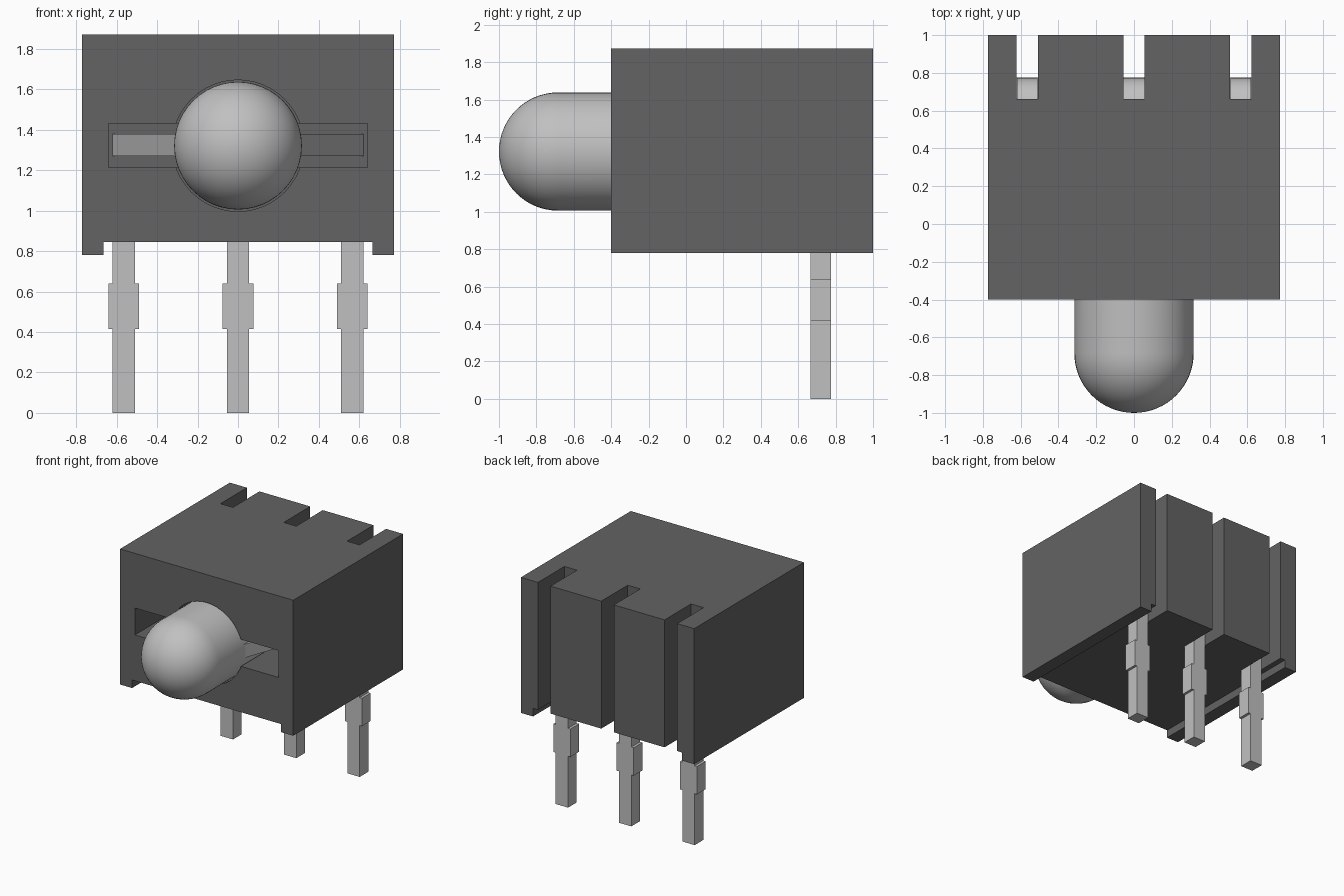
import bpy, bmesh
from math import sin, cos, pi, radians
from mathutils import Vector

if "Cube" in bpy.data.objects:
    bpy.data.objects.remove(bpy.data.objects["Cube"], do_unlink=True)


def material(name, v):
    m = bpy.data.materials.new(name)
    m.use_nodes = True
    m.diffuse_color = (v, v, v, 1)
    m.node_tree.nodes["Principled BSDF"].inputs["Base Color"].default_value = (v, v, v, 1)
    return m


dark = material("dark grey plastic", 0.125)
light = material("light grey", 0.53)


def make(name, bm, mat, angle=None):
    bmesh.ops.recalc_face_normals(bm, faces=bm.faces)
    mesh = bpy.data.meshes.new(name)
    bm.to_mesh(mesh)
    bm.free()
    mesh.materials.append(mat)
    ob = bpy.data.objects.new(name, mesh)
    bpy.context.collection.objects.link(ob)
    bpy.ops.object.select_all(action='DESELECT')
    ob.select_set(True)
    bpy.context.view_layer.objects.active = ob
    if angle:
        bpy.ops.object.shade_smooth_by_angle(angle=radians(angle))
    return ob


def box(name, x0, x1, y0, y1, z0, z1):
    bm = bmesh.new()
    bmesh.ops.create_cube(bm, size=1)
    for v in bm.verts:
        v.co = (x1 if v.co.x > 0 else x0, y1 if v.co.y > 0 else y0, z1 if v.co.z > 0 else z0)
    return make(name, bm, dark)


def lathe(name, profile, z, mat, angle=None):
    # turn (radius, y) points about a horizontal axis
    bm = bmesh.new()
    vs = [bm.verts.new((r, y, z)) for r, y in profile]
    es = [bm.edges.new(p) for p in zip(vs, vs[1:])]
    bmesh.ops.spin(bm, geom=vs + es, cent=(0, 0, z), axis=(0, 1, 0), angle=2 * pi, steps=48)
    bmesh.ops.remove_doubles(bm, verts=bm.verts, dist=1e-4)
    return make(name, bm, mat, angle)


AXIS, R = 1.322, 0.316       # lamp axis height and radius
PIN_X = (-0.565, 0, 0.565)
H = 0.055                    # half thickness of a lead

# housing block with bottom channel, lamp hole, lead cavity and rear slots
housing = box("housing", -0.773, 0.773, -0.4, 1, 0.78, 1.873)
cutters = [
    box("channel_cutter", -0.665, 0.665, -0.6, 1.2, 0.6, 0.845),
    box("cavity_cutter", -0.64, 0.64, -0.6, 0.5, 1.215, 1.432),
    lathe("hole_cutter", [(0, -0.6), (R + 0.009, -0.6), (R + 0.009, 0.1), (0, 0.1)], AXIS, dark),
]
cutters += [box("slot_cutter", x - 0.056, x + 0.056, 0.663, 1.2, 0.5, 2.1) for x in PIN_X]
bpy.context.view_layer.objects.active = housing
for c in cutters:
    mod = housing.modifiers.new("cut", 'BOOLEAN')
    mod.operation, mod.solver, mod.object = 'DIFFERENCE', 'EXACT', c
    bpy.ops.object.modifier_apply(modifier=mod.name)
    bpy.data.objects.remove(c, do_unlink=True)

# domed lamp
dome = [(R * sin(a), -1 + R - R * cos(a)) for a in (i * pi / 32 for i in range(17))]
lathe("lamp", dome + [(R, 0.12), (0, 0.12)], AXIS, light, 40)


# bent square lead with a wider shoulder
def lead(name, x):
    bm = bmesh.new()
    rings = []

    def section(cx, cy, cz, w, t):
        up = Vector((0, sin(t), cos(t))) * H
        side = Vector((w, 0, 0))
        c = Vector((cx, cy, cz))
        rings.append([bm.verts.new(c + side * s + up * u)
                      for s, u in ((-1, -1), (1, -1), (1, 1), (-1, 1))])

    section(x * 0.42, -0.42, 1.325, H, 0)
    section(x, 0.5, 1.325, H, 0)
    for i in range(9):
        t = i * pi / 16
        section(x, 0.615 + 0.105 * sin(t), 1.22 + 0.105 * cos(t), H, t)
    for z, w in ((0.64, H), (0.64, 0.076), (0.415, 0.076), (0.415, H), (0, H)):
        section(x, 0.72, z, w, pi / 2)
    for a, b in zip(rings, rings[1:]):
        for i in range(4):
            j = (i + 1) % 4
            bm.faces.new((a[i], a[j], b[j], b[i]))
    bm.faces.new(rings[0])
    bm.faces.new(rings[-1])
    make(name, bm, light, 14)


for name, x in zip(("right_lead", "middle_lead", "left_lead"), PIN_X):
    lead(name, x)
